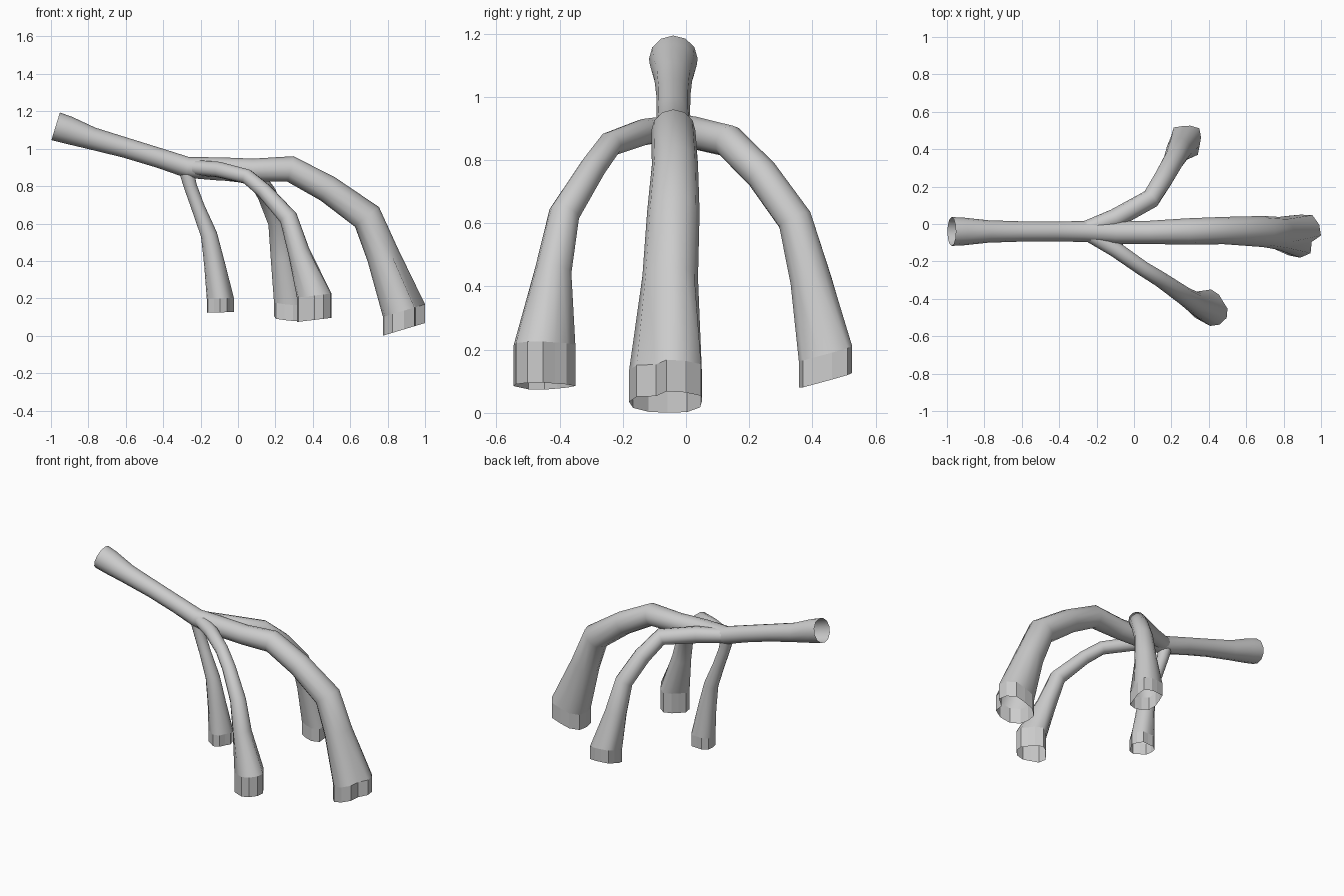
import bpy, bmesh
from math import cos, sin, tau
from mathutils import Vector

SIDES = 12


def make_object(name, rings, smooth):
    """Skin a list of rings into an open tube."""
    bm = bmesh.new()
    loops = [[bm.verts.new(p) for p in ring] for ring in rings]
    for a, b in zip(loops, loops[1:]):
        for i in range(SIDES):
            j = (i + 1) % SIDES
            f = bm.faces.new((a[i], a[j], b[j], b[i]))
            f.smooth = smooth
    bmesh.ops.recalc_face_normals(bm, faces=bm.faces)
    mesh = bpy.data.meshes.new(name)
    bm.to_mesh(mesh)
    bm.free()
    bpy.context.collection.objects.link(bpy.data.objects.new(name, mesh))


def limb(name, path, foot, outline, tilt, height):
    """Tube along path (x, y, z, radius), ending in a lobed open foot."""
    foot = Vector(foot)
    pts = [Vector(p[:3]) for p in path] + [foot]
    heading = Vector((foot.x - pts[0].x, foot.y - pts[0].y, 0)).normalized()
    side = Vector((0, 0, 1)).cross(heading)
    rings = []
    for k, p in enumerate(path):
        t = (pts[k + 1] - pts[max(k - 1, 0)]).normalized()
        s = (side - t * side.dot(t)).normalized()
        v = t.cross(s)
        r = p[3]
        rings.append([pts[k] + r * (v * cos(tau * i / SIDES) + s * sin(tau * i / SIDES))
                      for i in range(SIDES)])
    rim = []
    for i, r in enumerate(outline):
        a = tau * i / SIDES
        q = r * (heading * cos(a) + side * sin(a))
        q.z = q.x * tilt[0] + q.y * tilt[1]
        rim.append(foot + q)
    make_object(name, rings + [rim], True)
    # straight faceted skirt under the limb
    make_object(name + "_foot", [rim, [p - Vector((0, 0, height)) for p in rim]], False)


# trunk running into the large front leg
limb("trunk", [
    (-0.975, -0.04, 1.12, 0.077), (-0.91, -0.04, 1.10, 0.074),
    (-0.78, -0.04, 1.055, 0.06), (-0.6, -0.04, 1.005, 0.054),
    (-0.42, -0.04, 0.95, 0.053), (-0.27, -0.04, 0.9, 0.056),
    (-0.1, -0.045, 0.892, 0.062), (0.08, -0.045, 0.885, 0.062),
    (0.28, -0.04, 0.892, 0.07), (0.48, -0.035, 0.785, 0.073),
    (0.69, -0.04, 0.635, 0.083), (0.775, -0.05, 0.43, 0.088)],
    (0.89, -0.06, 0.135),
    [.11, .115, .125, .11, .12, .125, .115, .12, .125, .12, .11, .07],
    (0.3, 0), 0.1)

# side leg toward -y
limb("right_leg", [
    (-0.24, -0.055, 0.9, 0.04), (-0.1, -0.135, 0.888, 0.042),
    (0.05, -0.24, 0.85, 0.04), (0.14, -0.295, 0.775, 0.042),
    (0.27, -0.385, 0.63, 0.049), (0.325, -0.42, 0.45, 0.058)],
    (0.41, -0.45, 0.215),
    [.1, .09, .075, .085, .1, .085, .08, .095, .1, .085, .095, .1],
    (0.12, 0), 0.13)

# side leg toward +y
limb("left_leg", [
    (-0.26, -0.03, 0.9, 0.045), (-0.1, 0.03, 0.885, 0.052),
    (0.09, 0.135, 0.86, 0.052), (0.155, 0.24, 0.755, 0.053),
    (0.215, 0.345, 0.61, 0.056), (0.24, 0.395, 0.42, 0.067)],
    (0.275, 0.445, 0.19),
    [.1, .085, .08, .095, .08, .085, .095, .085, .09, .1, .08, .085],
    (-0.05, 0.28), 0.085)

# small leg under the trunk
limb("inner_leg", [
    (-0.275, -0.04, 0.88, 0.04), (-0.255, -0.04, 0.8, 0.035),
    (-0.215, -0.04, 0.69, 0.036), (-0.155, -0.045, 0.54, 0.044),
    (-0.125, -0.045, 0.38, 0.056)],
    (-0.095, -0.045, 0.2),
    [.073, .07, .078, .065, .075, .08, .072, .075, .065, .08, .075, .062],
    (0.03, 0), 0.075)
